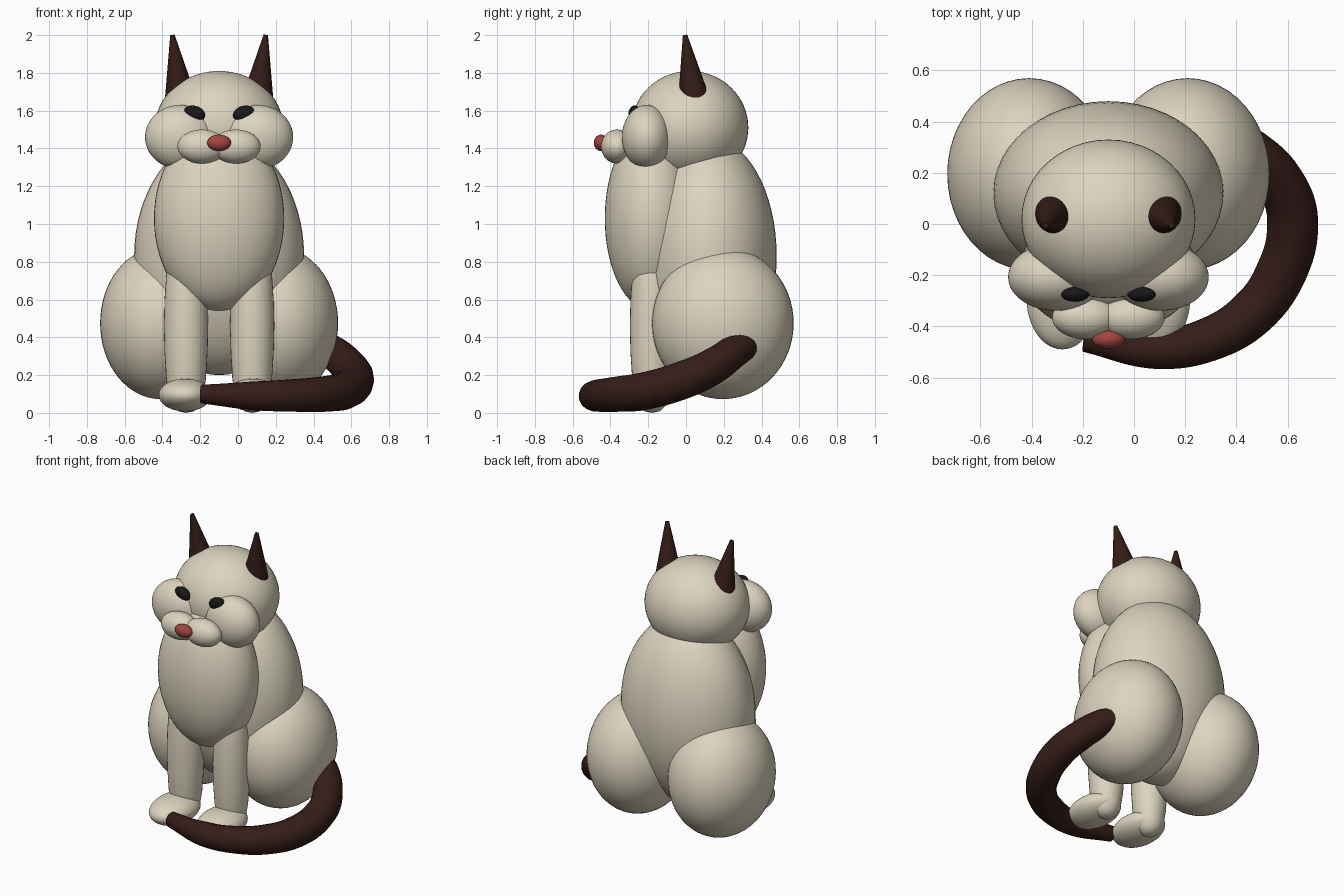
import bpy, bmesh, math
from mathutils import Vector

if "Cube" in bpy.data.objects:
    bpy.data.objects.remove(bpy.data.objects["Cube"])

CX = -0.10  # the body's mirror plane


def material(name, rgb):
    m = bpy.data.materials.new(name)
    m.diffuse_color = (*rgb, 1)
    m.use_nodes = True
    m.node_tree.nodes["Principled BSDF"].inputs["Base Color"].default_value = m.diffuse_color
    return m


CREAM = material("cream", (0.72, 0.66, 0.52))
BROWN = material("dark_brown", (0.035, 0.012, 0.009))
BLACK = material("black", (0.01, 0.009, 0.009))
RED = material("nose_red", (0.36, 0.06, 0.05))


def finish(name, bm, mat):
    for f in bm.faces:
        f.smooth = True
    me = bpy.data.meshes.new(name)
    bm.to_mesh(me)
    bm.free()
    ob = bpy.data.objects.new(name, me)
    bpy.context.collection.objects.link(ob)
    me.materials.append(mat)
    return ob


def ellipsoid(name, centre, radii, mat=CREAM, roll=0):
    bm = bmesh.new()
    bmesh.ops.create_uvsphere(bm, u_segments=48, v_segments=32, radius=1)
    bmesh.ops.scale(bm, vec=radii, verts=bm.verts)
    ob = finish(name, bm, mat)
    ob.location = centre
    ob.rotation_euler = (0, roll, 0)
    return ob


def lathe(name, profile, centre, mat=CREAM):
    bm = bmesh.new()
    vs = [bm.verts.new((r, 0, z)) for r, z in profile]
    es = [bm.edges.new(p) for p in zip(vs, vs[1:])]
    bmesh.ops.spin(bm, geom=vs + es, cent=(0, 0, 0), axis=(0, 0, 1),
                   angle=math.tau, steps=32)
    bmesh.ops.remove_doubles(bm, verts=bm.verts, dist=1e-4)
    bmesh.ops.recalc_face_normals(bm, faces=bm.faces)
    ob = finish(name, bm, mat)
    ob.location = centre
    return ob


# Torso, chest, head, nose
ellipsoid("torso", (CX, 0.12, 0.83), (0.45, 0.36, 0.63))
ellipsoid("chest", (CX, -0.18, 1.03), (0.345, 0.25, 0.49))
ellipsoid("head", (CX, 0.02, 1.51), (0.34, 0.31, 0.30))
ellipsoid("nose", (CX, -0.45, 1.43), (0.063, 0.038, 0.043), RED)

# Leg profile: rounded, slightly bulging column
LEG = [(0, 0), (0.04, 0.008), (0.07, 0.035), (0.09, 0.08), (0.105, 0.18),
       (0.114, 0.32), (0.1175, 0.46), (0.114, 0.6), (0.105, 0.73),
       (0.08, 0.85), (0.045, 0.9), (0, 0.92)]

# Paired parts
for s, side in ((-1, "left"), (1, "right")):
    ellipsoid(f"haunch_{side}", (CX + s * 0.31, 0.195, 0.475), (0.32, 0.375, 0.402))
    lathe(f"front_leg_{side}", LEG, (CX + s * 0.175, -0.18, 0))
    ellipsoid(f"paw_{side}", (CX + s * 0.18, -0.29, 0.095), (0.14, 0.20, 0.087))
    ellipsoid(f"cheek_{side}", (CX + s * 0.205, -0.207, 1.46), (0.187, 0.132, 0.17))
    ellipsoid(f"muzzle_{side}", (CX + s * 0.09, -0.365, 1.41), (0.13, 0.085, 0.09))
    ellipsoid(f"eye_{side}", (CX + s * 0.13, -0.272, 1.585), (0.058, 0.032, 0.04),
              BLACK, roll=-s * math.radians(20))

    # Ear: narrow cone leaning outward and forward
    base = Vector((CX + s * 0.197, 0.05, 1.6))
    tip = Vector((CX + s * 0.247, -0.005, 2.0))
    bm = bmesh.new()
    bmesh.ops.create_cone(bm, cap_ends=True, segments=32, radius1=0.097,
                          radius2=0.012, depth=(tip - base).length)
    ear = finish(f"ear_{side}", bm, BROWN)
    ear.location = (base + tip) / 2
    ear.rotation_euler = (tip - base).to_track_quat('Z', 'Y').to_euler()

# Tail: tapering tube wrapping round to the front paws
PATH = [(0.36, 0.34, 0.37, 0.075), (0.46, 0.285, 0.345, 0.085),
        (0.585, 0.14, 0.245, 0.096), (0.62, 0, 0.18, 0.1),
        (0.575, -0.19, 0.122, 0.1), (0.46, -0.35, 0.10, 0.095),
        (0.29, -0.452, 0.092, 0.087), (0.09, -0.49, 0.09, 0.078),
        (-0.195, -0.45, 0.10, 0.05)]
cu = bpy.data.curves.new("tail", 'CURVE')
cu.dimensions = '3D'
cu.bevel_depth = 1
cu.bevel_resolution = 6
cu.use_fill_caps = True
sp = cu.splines.new('BEZIER')
sp.resolution_u = 8
sp.bezier_points.add(len(PATH) - 1)
for p, (x, y, z, r) in zip(sp.bezier_points, PATH):
    p.co = (x, y, z)
    p.radius = r
    p.handle_left_type = p.handle_right_type = 'AUTO'
tail = bpy.data.objects.new("tail", cu)
bpy.context.collection.objects.link(tail)
cu.materials.append(BROWN)
bpy.context.view_layer.objects.active = tail
tail.select_set(True)
bpy.ops.object.convert(target='MESH')
for ob in bpy.data.objects:
    ob.select_set(ob.name.startswith(("tail", "ear")))
bpy.ops.object.shade_smooth_by_angle(angle=math.radians(40))
